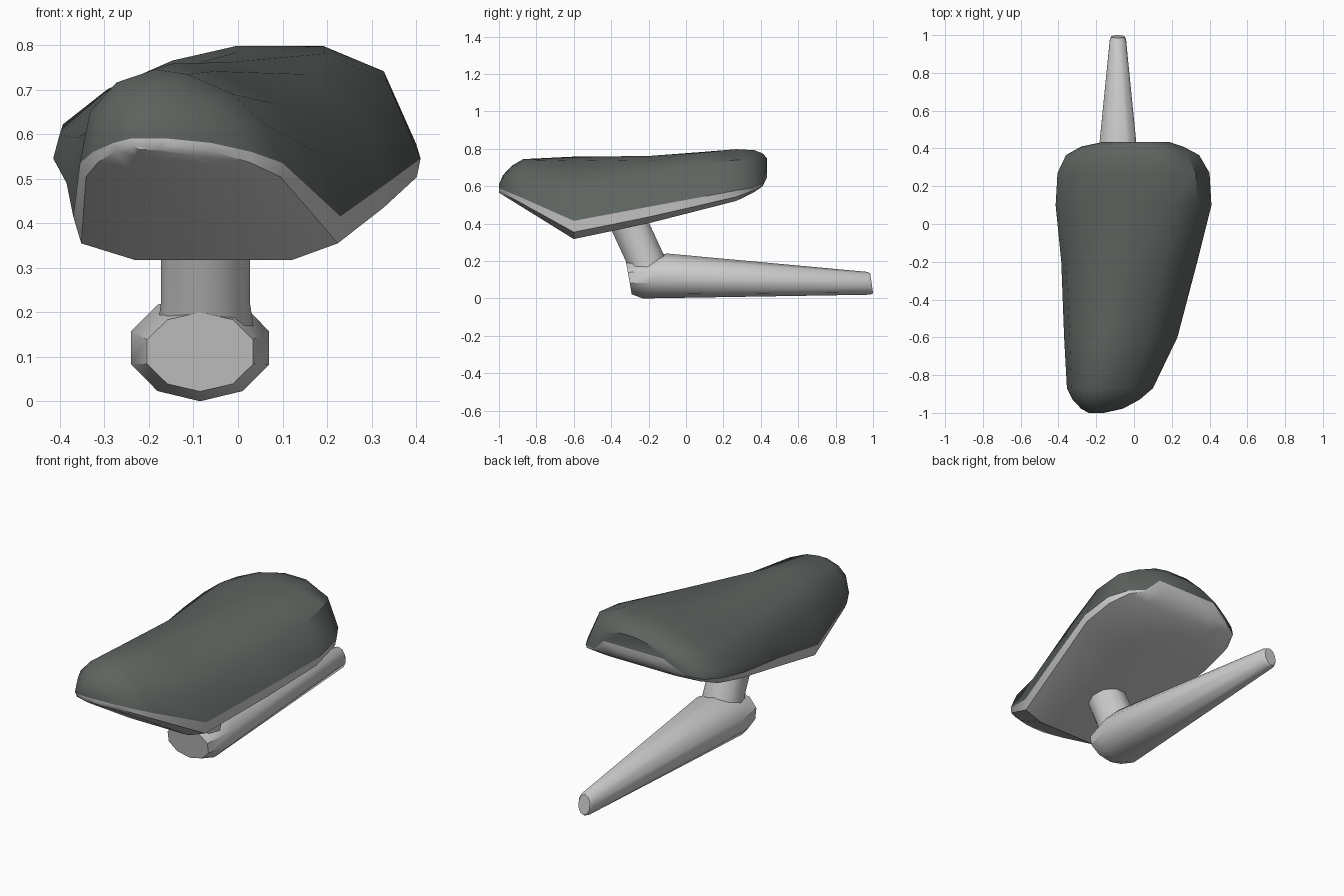
import bpy, bmesh, math

if "Cube" in bpy.data.objects:
    bpy.data.objects.remove(bpy.data.objects["Cube"])


def loft(name, rings, closed=True, cap_first=False, cap_last=False, color=None):
    """Skin a list of point rings into one smooth-shaded object."""
    bm = bmesh.new()
    vs = [[bm.verts.new(p) for p in r] for r in rings]
    n = len(vs[0])
    for a, b in zip(vs, vs[1:]):
        for i in range(n if closed else n - 1):
            j = (i + 1) % n
            bm.faces.new((a[i], a[j], b[j], b[i]))
    if cap_first:
        bm.faces.new(vs[0])
    if cap_last:
        bm.faces.new(vs[-1])
    bmesh.ops.recalc_face_normals(bm, faces=bm.faces)
    # open shells: make the normals point away from the head's middle
    if not closed:
        s = sum((f.calc_center_median().z - 0.52) * f.normal.z * f.calc_area() for f in bm.faces)
        if s < 0:
            bmesh.ops.reverse_faces(bm, faces=bm.faces)
    me = bpy.data.meshes.new(name)
    bm.to_mesh(me)
    bm.free()
    ob = bpy.data.objects.new(name, me)
    bpy.context.collection.objects.link(ob)
    if color:
        mat = bpy.data.materials.new(name + "_dark")
        mat.diffuse_color = color
        mat.use_nodes = True
        mat.node_tree.nodes["Principled BSDF"].inputs["Base Color"].default_value = mat.diffuse_color
        me.materials.append(mat)
    bpy.ops.object.select_all(action='DESELECT')
    ob.select_set(True)
    bpy.context.view_layer.objects.active = ob
    bpy.ops.object.shade_smooth_by_angle(angle=math.radians(40))
    return ob


# head sections along y: y, left x, right x, rim z, top z
SECTIONS = [
    (-1.0, -.24, -.16, .59, .61), (-.978, -.28, -.06, .58, .66),
    (-.93, -.325, .03, .56, .71), (-.87, -.355, .10, .535, .745),
    (-.6, -.37, .23, .415, .758), (-.2, -.385, .335, .49, .768),
    (.1, -.415, .41, .545, .785), (.27, -.405, .40, .578, .798),
    (.365, -.36, .345, .593, .793), (.41, -.28, .26, .61, .775),
    (.433, -.17, .19, .68, .75)]
# dome profile at the front and at the back (u across, v up)
FRONT = [(0, 0), (.05, .55), (.18, .86), (.37, 1), (.53, .95), (.75, .74), (.91, .42), (1, 0)]
BACK = [(0, 0), (.015, .2), (.14, .56), (.32, .85), (.5, 1), (.74, 1), (.91, .74), (1, 0)]


def bottom_z(y):
    if y < -.58:
        return .305 + (-.58 - y) * .62
    return .305 + (y + .58) * .255 + max(0, y - .34) * .9


top_rings, base_rings = [], []
for y, xl, xr, zr, zt in SECTIONS:
    t = min(1, max(0, (y + .6) / .75))
    top_rings.append([(xl + (xr - xl) * (a[0] + (b[0] - a[0]) * t), y,
                       zr + (zt - zr) * (a[1] + (b[1] - a[1]) * t))
                      for a, b in zip(FRONT, BACK)])
    w, zb = xr - xl, min(bottom_z(y), zr - .01)
    zs = zb + (zr - zb) * .38
    base_rings.append([(xl, y, zr), (xl + .03 * w, y, zs), (xl + .23 * w, y, zb),
                       (xr - .18 * w, y, zb), (xr - .01 * w, y, zs), (xr, y, zr)])

# padded dark top and lighter tray below it
loft("pad", top_rings, False, True, True, color=(.11, .125, .115, 1))
loft("tray", base_rings, False, True, True)

# tapering arm: y at bottom, y at top, half width, bottom z, top z
arm = []
for yb, yt, hw, z0, z1 in [(-.29, -.322, .125, .022, .20), (-.23, -.10, .163, 0, .24),
                           (.985, .97, .045, .02, .142), (1.0, .985, .035, .028, .134)]:
    ring = []
    for k in range(10):
        a = 2 * math.pi * k / 10 + math.pi / 10
        h = (math.sin(a) / math.cos(0) + 1) / 2
        ring.append((-.085 + hw * math.cos(a), yb + (yt - yb) * h, z0 + (z1 - z0) * h))
    arm.append(ring)
loft("arm", arm, True, True, True)

# leaning neck between arm and tray
neck = []
for z, yc, rx, ry in [(.12, -.19, .115, .10), (.22, -.222, .10, .115), (.40, -.305, .099, .115)]:
    neck.append([(-.073 + rx * math.cos(math.pi * k / 5), yc + ry * math.sin(math.pi * k / 5), z)
                 for k in range(10)])
loft("neck", neck, True, True, True)
